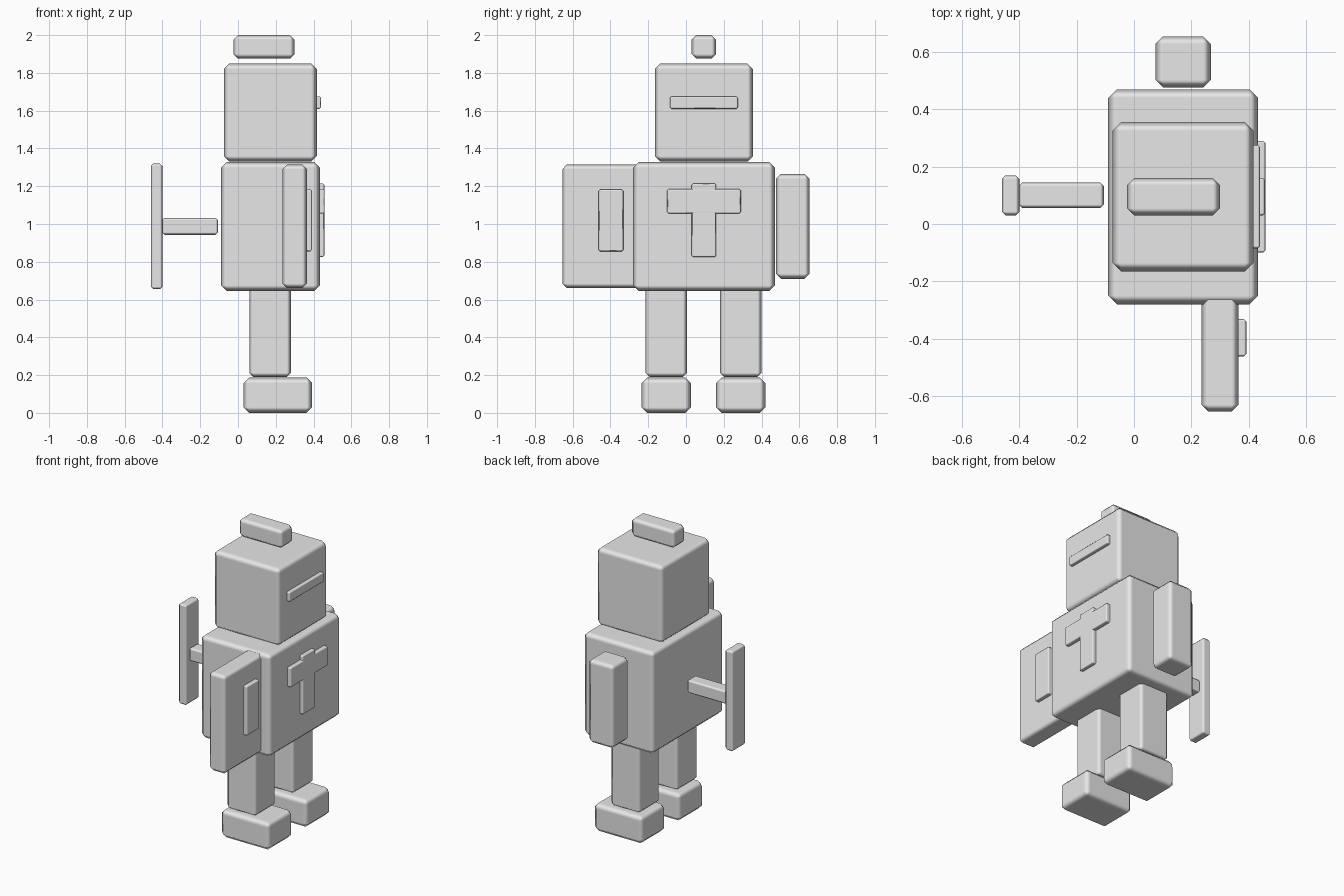
import bpy
import bmesh

if "Cube" in bpy.data.objects:
    bpy.data.objects.remove(bpy.data.objects["Cube"])

grey = bpy.data.materials.new("plain grey")
grey.diffuse_color = (0.8, 0.8, 0.8, 1.0)
grey.use_nodes = True
grey.node_tree.nodes["Principled BSDF"].inputs["Base Color"].default_value = grey.diffuse_color


def block(name, x, y, z, chamfer):
    """Chamfered box spanning the given (min, max) ranges."""
    spans = (x, y, z)
    bm = bmesh.new()
    bmesh.ops.create_cube(bm, size=1.0)
    bmesh.ops.scale(bm, vec=[b - a for a, b in spans], verts=bm.verts)
    mesh = bpy.data.meshes.new(name)
    for face in bm.faces:
        face.smooth = True
    bm.to_mesh(mesh)
    bm.free()
    mesh.materials.append(grey)
    obj = bpy.data.objects.new(name, mesh)
    obj.location = [(a + b) / 2 for a, b in spans]
    bpy.context.collection.objects.link(obj)
    bevel = obj.modifiers.new("chamfer", 'BEVEL')
    bevel.width = chamfer
    bevel.segments = 1
    bevel.harden_normals = True
    return obj


# Head, top crest and eye slit (the face looks along +x)
block("crest", (-0.025, 0.30), (0.03, 0.16), (1.875, 2.0), 0.025)
block("head", (-0.075, 0.417), (-0.165, 0.355), (1.33, 1.85), 0.03)
block("eye_slit", (0.38, 0.44), (-0.085, 0.275), (1.61, 1.675), 0.008)

# Torso with the cross emblem
block("torso", (-0.09, 0.433), (-0.28, 0.47), (0.645, 1.328), 0.03)
block("emblem_bar", (0.39, 0.459), (-0.10, 0.29), (1.055, 1.185), 0.008)
block("emblem_post", (0.39, 0.457), (0.03, 0.16), (0.825, 1.215), 0.008)

# Legs and feet, mirrored about the torso centre
centre = 0.0925
for side, label in ((-1, "right"), (1, "left")):
    c = centre + side * 0.1975
    block(label + "_leg", (0.06, 0.28), (c - 0.11, c + 0.11), (0.19, 0.68), 0.022)
    block(label + "_foot", (0.028, 0.393), (c - 0.131, c + 0.131), (0.0, 0.187), 0.03)

# Left arm
block("left_arm", (0.075, 0.268), (0.476, 0.655), (0.71, 1.265), 0.027)

# Shield on the right side, with its front plate
block("shield", (0.235, 0.365), (-0.655, -0.15), (0.66, 1.315), 0.025)
block("shield_plate", (0.33, 0.392), (-0.462, -0.332), (0.855, 1.183), 0.008)

# Wind-up key on the back
block("key_shaft", (-0.402, -0.105), (0.055, 0.145), (0.943, 1.032), 0.013)
block("key_handle", (-0.461, -0.40), (0.03, 0.17), (0.655, 1.32), 0.013)
